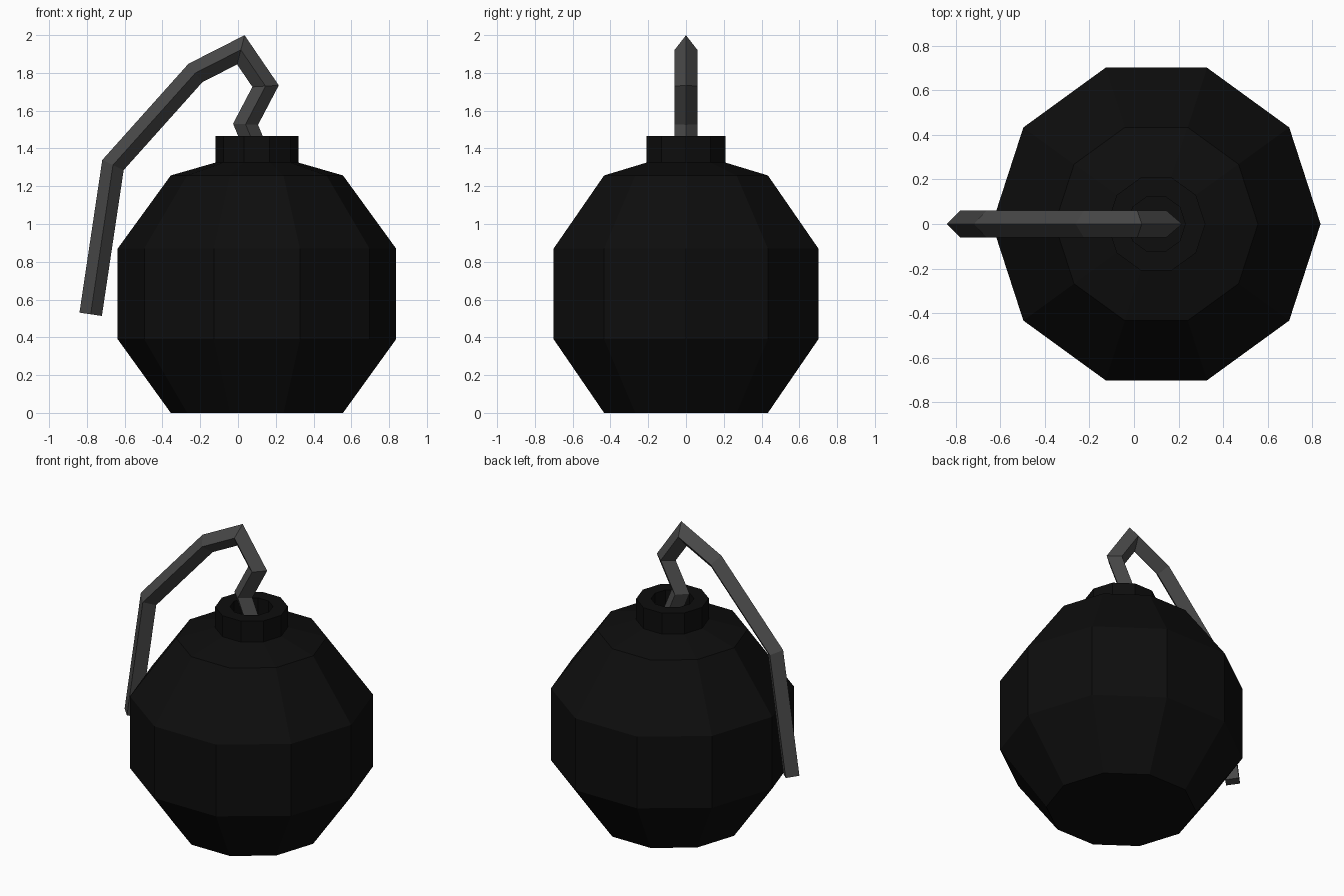
import bpy, bmesh, math
from mathutils import Vector

old = bpy.data.objects.get("Cube")
if old:
    bpy.data.objects.remove(old, do_unlink=True)


def material(name, value):
    mat = bpy.data.materials.new(name)
    mat.use_nodes = True
    colour = (value, value, value, 1)
    mat.diffuse_color = colour
    mat.node_tree.nodes["Principled BSDF"].inputs["Base Color"].default_value = colour
    return mat


def skin_rings(name, rings, mat):
    """Join consecutive rings of points into a closed, capped, flat-shaded solid."""
    bm = bmesh.new()
    loops = [[bm.verts.new(p) for p in ring] for ring in rings]
    for a, b in zip(loops, loops[1:]):
        n = len(a)
        for i in range(n):
            j = (i + 1) % n
            bm.faces.new((a[i], a[j], b[j], b[i]))
    bm.faces.new(loops[0])
    bm.faces.new(loops[-1])
    bmesh.ops.recalc_face_normals(bm, faces=bm.faces)
    mesh = bpy.data.meshes.new(name)
    bm.to_mesh(mesh)
    bm.free()
    mesh.materials.append(mat)
    obj = bpy.data.objects.new(name, mesh)
    bpy.context.collection.objects.link(obj)
    return obj


def lathe_ring(radius, z, sides=10, x=0.1):
    return [(x + radius * math.cos(math.tau * i / sides),
             radius * math.sin(math.tau * i / sides), z) for i in range(sides)]


iron = material("black_iron", 0.004)
cord = material("grey_cord", 0.065)

# Ten-sided body with a hollow neck
profile = [(0.456, 0), (0.737, 0.39), (0.737, 0.87), (0.456, 1.257),
           (0.22, 1.325), (0.22, 1.465), (0.13, 1.465), (0.13, 1.33)]
skin_rings("bomb_body", [lathe_ring(r, z) for r, z in profile], iron)

# Bent fuse: diamond section swept along a path with mitred corners
path = [Vector((x, 0, z)) for x, z in
        [(0.12, 1.335), (0.04, 1.528), (0.146, 1.73), (0.015, 1.922),
         (-0.225, 1.80), (-0.662, 1.312), (-0.78, 0.522)]]
half = 0.06
side = Vector((0, half, 0))
rings = []
for i, p in enumerate(path):
    d_in = (p - path[max(i - 1, 0)]).normalized()
    d_out = (path[min(i + 1, len(path) - 1)] - p).normalized()
    tangent = (d_in + d_out).normalized()
    across = Vector((tangent.z, 0, -tangent.x))
    direction = d_out if d_out.length else d_in
    across *= half / tangent.dot(direction)
    rings.append([p + across, p + side, p - across, p - side])
skin_rings("fuse", rings, cord)
